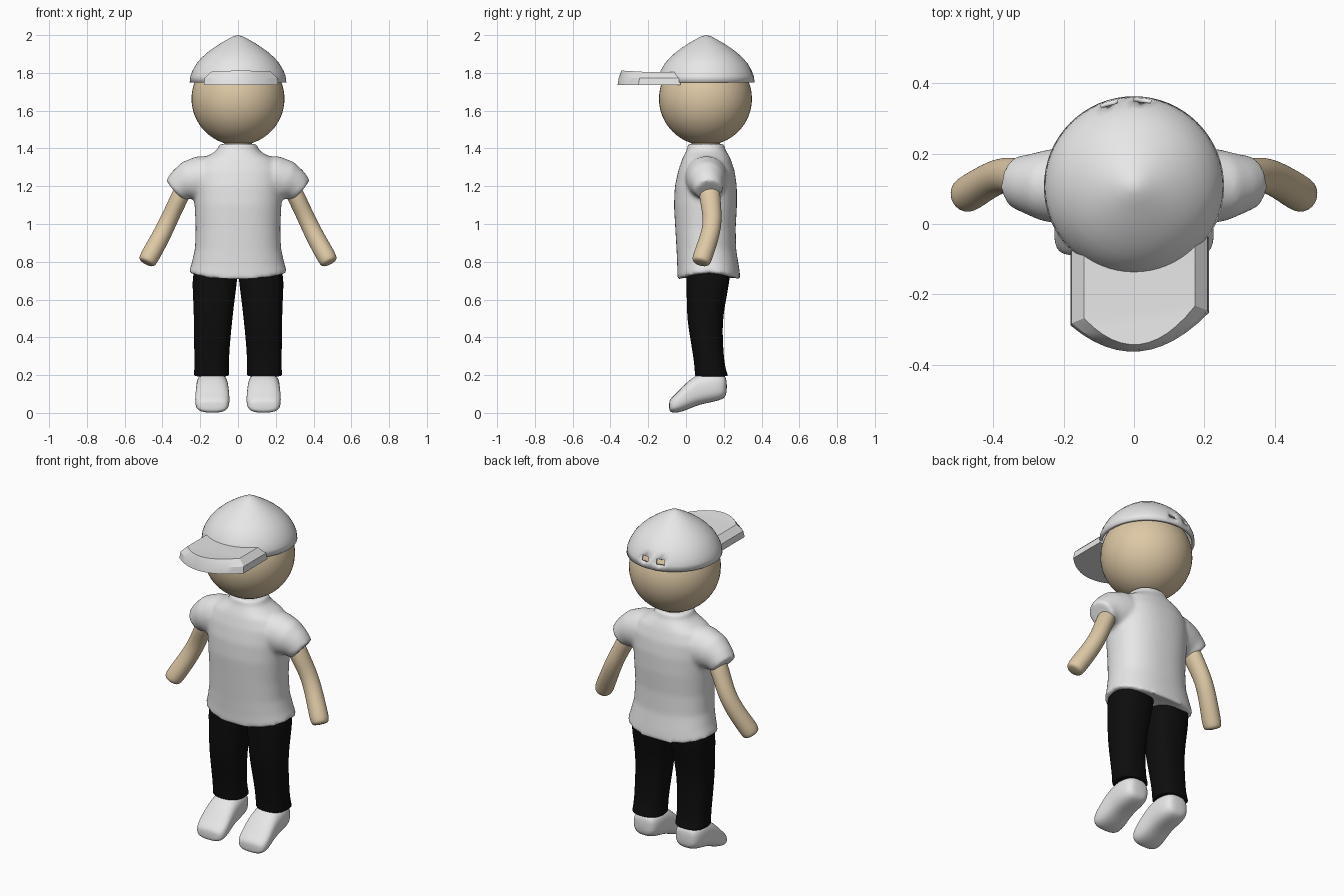
import bpy, bmesh, math
from mathutils import Vector

cube = bpy.data.objects.get("Cube")
if cube:
    bpy.data.objects.remove(cube)


def material(name, color):
    m = bpy.data.materials.new(name)
    m.use_nodes = True
    m.diffuse_color = (*color, 1)
    bsdf = next(n for n in m.node_tree.nodes if n.type == 'BSDF_PRINCIPLED')
    bsdf.inputs["Base Color"].default_value = (*color, 1)
    return m


WHITE = material("white cloth", (0.8, 0.8, 0.8))
SKIN = material("skin", (0.73, 0.58, 0.38))
BLACK = material("black trousers", (0.004, 0.004, 0.004))


def make_object(name, bm, mat, angle=60):
    bmesh.ops.recalc_face_normals(bm, faces=bm.faces)
    mesh = bpy.data.meshes.new(name)
    bm.to_mesh(mesh)
    bm.free()
    mesh.materials.append(mat)
    ob = bpy.data.objects.new(name, mesh)
    bpy.context.collection.objects.link(ob)
    bpy.ops.object.select_all(action='DESELECT')
    ob.select_set(True)
    bpy.context.view_layer.objects.active = ob
    bpy.ops.object.shade_smooth_by_angle(angle=math.radians(angle))
    return ob


def subdivide(ob, levels=2):
    mod = ob.modifiers.new("Subdivision", 'SUBSURF')
    mod.levels = mod.render_levels = levels


def loft(bm, rings, axis=None, ref=(0, 1, 0), power=2.0, sides=24, dips=()):
    """Closed tube through (x, y, z, half width, half depth) rings."""
    centres = [Vector(r[:3]) for r in rings]
    loops = []
    for i, r in enumerate(rings):
        t = Vector(axis) if axis else (
            centres[min(i + 1, len(rings) - 1)] - centres[max(i - 1, 0)]).normalized()
        a = Vector(ref).cross(t).normalized()
        b = t.cross(a)
        dip = dips[i] if i < len(dips) else 0
        loop = []
        for k in range(sides):
            ang = math.tau * k / sides
            c, s = math.cos(ang), math.sin(ang)
            u = math.copysign(abs(c) ** (2 / power), c) * r[3]
            v = math.copysign(abs(s) ** (2 / power), s) * r[4]
            loop.append(bm.verts.new(centres[i] + a * u + b * v - Vector((0, 0, dip * s * s))))
        loops.append(loop)
    for lo, hi in zip(loops, loops[1:]):
        for k in range(sides):
            j = (k + 1) % sides
            bm.faces.new((lo[k], lo[j], hi[j], hi[k]))
    bm.faces.new(loops[0][::-1])
    bm.faces.new(loops[-1])


def mirrored(rings, side):
    return [(side * r[0], *r[1:]) for r in rings]


# Head and neck
bm = bmesh.new()
bmesh.ops.create_uvsphere(bm, u_segments=48, v_segments=32, radius=0.246)
bmesh.ops.translate(bm, verts=bm.verts, vec=(0, 0.103, 1.663))
make_object("head", bm, SKIN)
bm = bmesh.new()
loft(bm, [(0, 0.105, 1.36, 0.075, 0.075), (0, 0.105, 1.47, 0.075, 0.075)], axis=(0, 0, 1))
make_object("neck", bm, SKIN)

# Cap crown: turned profile with two vent holes left open at the back
profile = [(0.256, 1.75), (0.252, 1.783), (0.241, 1.812), (0.219, 1.85), (0.193, 1.88),
           (0.162, 1.908), (0.127, 1.934), (0.09, 1.958), (0.055, 1.978), (0.025, 1.994)]
STEPS, VENT_ROW, VENT_COLUMNS = 64, 1, (14, 15, 18, 19)
bm = bmesh.new()
loops = [[bm.verts.new((r * math.cos(math.tau * k / STEPS),
                        0.107 + r * math.sin(math.tau * k / STEPS), z))
          for k in range(STEPS)] for r, z in profile]
tip = bm.verts.new((0, 0.107, 2.0))
for row, (lo, hi) in enumerate(zip(loops, loops[1:])):
    for k in range(STEPS):
        if row == VENT_ROW and k in VENT_COLUMNS:
            continue
        j = (k + 1) % STEPS
        bm.faces.new((lo[k], lo[j], hi[j], hi[k]))
for k in range(STEPS):
    bm.faces.new((loops[-1][k], loops[-1][(k + 1) % STEPS], tip))
crown = make_object("cap_crown", bm, WHITE)
shell = crown.modifiers.new("Thickness", 'SOLIDIFY')
shell.thickness = 0.016
shell.offset = -1

# Cap brim: bevelled slab with a bowed front edge
bm = bmesh.new()
levels = []
for z, half, inset in ((1.735, 0.197, 0), (1.772, 0.193, 0.006), (1.806, 0.158, 0.02)):
    outline = [(-half, -0.03)]
    for k in range(13):
        t = -1 + k / 6
        outline.append((half * t, -0.362 + inset + 0.018 * t + 0.092 * t * t))
    outline.append((half, -0.03))
    levels.append([bm.verts.new((x + 0.016, y, z + 0.006 * (1 - (x / half) ** 2) * (z > 1.8)))
                   for x, y in outline])
for lo, hi in zip(levels, levels[1:]):
    for k in range(len(lo)):
        j = (k + 1) % len(lo)
        bm.faces.new((lo[k], lo[j], hi[j], hi[k]))
for loop in (levels[0], levels[-1]):
    n = len(loop)
    for k in range(n // 2):
        quad = (loop[k], loop[k + 1], loop[n - 2 - k], loop[n - 1 - k])
        bm.faces.new(tuple(dict.fromkeys(quad)))  if len(set(quad)) > 2 else None
make_object("cap_brim", bm, WHITE, 25)

# Shirt: torso and sleeves fused into one smooth surface
torso = [(0, 0.122, 0.742, 0.262, 0.168), (0, 0.118, 0.79, 0.246, 0.164),
         (0, 0.108, 0.87, 0.228, 0.158), (0, 0.103, 0.98, 0.224, 0.16),
         (0, 0.103, 1.1, 0.23, 0.167), (0, 0.105, 1.2, 0.235, 0.164),
         (0, 0.108, 1.28, 0.235, 0.15), (0, 0.108, 1.34, 0.2, 0.13),
         (0, 0.108, 1.375, 0.135, 0.113), (0, 0.106, 1.395, 0.108, 0.1),
         (0, 0.106, 1.425, 0.1, 0.097)]
sleeve = [(0.1, 0.108, 1.25, 0.11, 0.11), (0.2, 0.108, 1.243, 0.118, 0.112),
          (0.26, 0.11, 1.228, 0.107, 0.1), (0.3, 0.115, 1.207, 0.087, 0.085),
          (0.333, 0.12, 1.178, 0.073, 0.075)]
bm = bmesh.new()
loft(bm, torso, axis=(0, 0, 1), power=2.3, sides=48, dips=(0.04, 0.025, 0.01))
for side in (1, -1):
    loft(bm, mirrored(sleeve, side))
shirt = make_object("shirt", bm, WHITE)
fuse = shirt.modifiers.new("Fuse", 'REMESH')
fuse.mode = 'VOXEL'
fuse.voxel_size = 0.01
fuse.use_smooth_shade = True
relax = shirt.modifiers.new("Relax", 'SMOOTH')
relax.factor = 0.5
relax.iterations = 14

# Limbs, built for one side and repeated on the other
arm = [(0.27, 0.12, 1.22, 0.05, 0.06), (0.325, 0.13, 1.11, 0.046, 0.054),
       (0.366, 0.143, 1.02, 0.047, 0.05), (0.41, 0.125, 0.93, 0.049, 0.05),
       (0.455, 0.096, 0.85, 0.051, 0.052), (0.478, 0.082, 0.808, 0.05, 0.052),
       (0.487, 0.077, 0.79, 0.04, 0.042)]
leg = [(0.14, 0.136, 0.192, 0.092, 0.088), (0.14, 0.134, 0.2, 0.094, 0.088),
       (0.14, 0.125, 0.25, 0.091, 0.08), (0.138, 0.112, 0.36, 0.095, 0.084),
       (0.132, 0.099, 0.49, 0.102, 0.094), (0.127, 0.109, 0.61, 0.111, 0.106),
       (0.123, 0.118, 0.72, 0.122, 0.117), (0.11, 0.118, 0.8, 0.11, 0.117)]
ankle = [(0.14, 0.14, 0.13, 0.07, 0.068), (0.14, 0.14, 0.21, 0.07, 0.068)]
shoe = [(0.137, 0.217, 0.14, 0.045, 0.045), (0.137, 0.195, 0.138, 0.074, 0.068),
        (0.137, 0.13, 0.137, 0.085, 0.082), (0.136, 0.06, 0.124, 0.086, 0.083),
        (0.136, 0, 0.086, 0.091, 0.073), (0.136, -0.05, 0.052, 0.092, 0.053),
        (0.136, -0.08, 0.04, 0.08, 0.038), (0.136, -0.09, 0.037, 0.05, 0.022)]
UP = (0, 0, 1)
for side, label in ((1, "left"), (-1, "right")):
    for part, rings, mat, options in (
            ("arm", arm, SKIN, {}),
            ("trouser_leg", leg, BLACK, {"axis": UP, "power": 2.4}),
            ("ankle", ankle, SKIN, {"axis": UP}),
            ("shoe", shoe, WHITE, {"axis": (0, -1, 0), "ref": UP, "power": 2.7})):
        bm = bmesh.new()
        loft(bm, mirrored(rings, side), **options)
        subdivide(make_object(label + "_" + part, bm, mat, 80))
